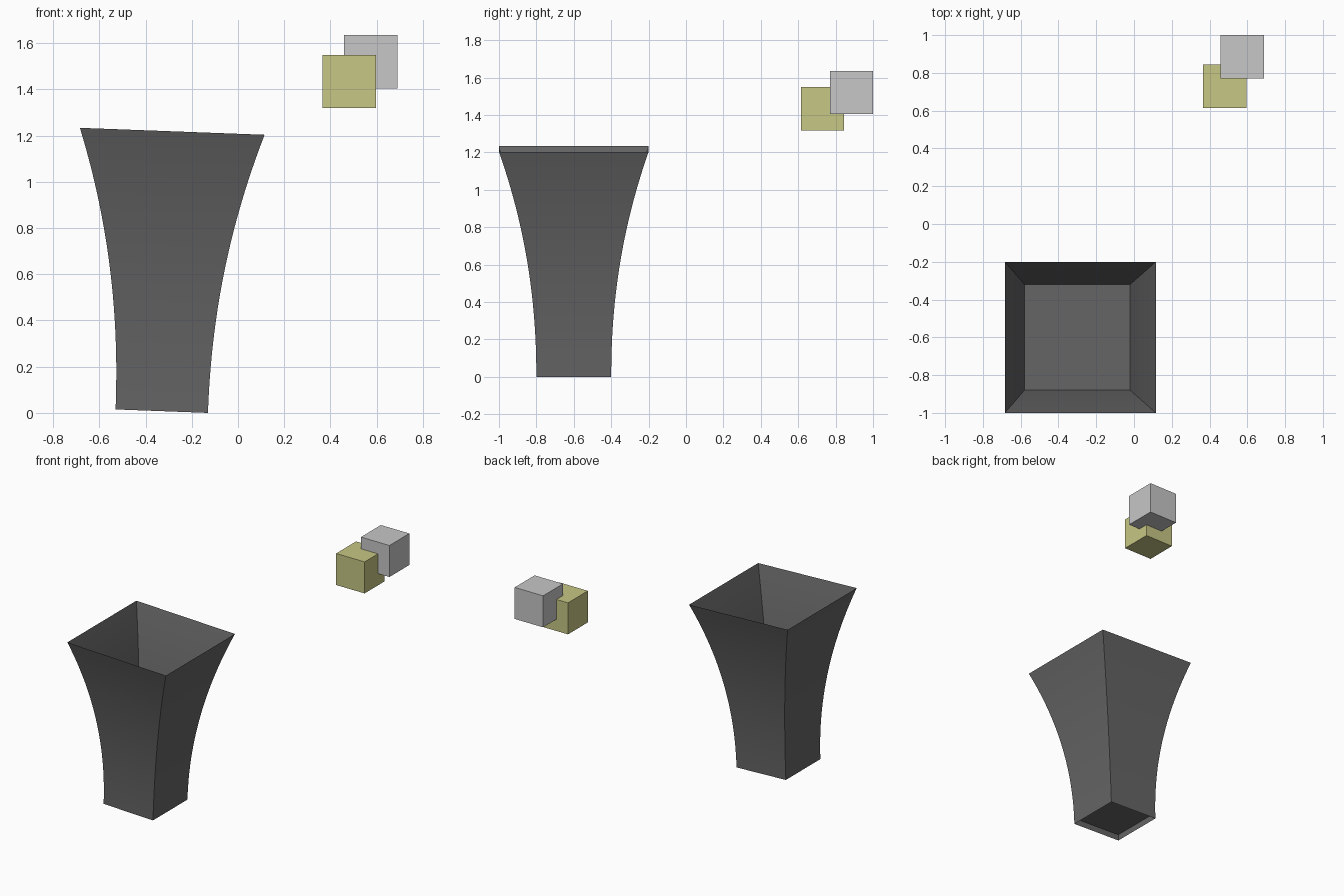
import bpy, bmesh, math
from mathutils import Matrix

default = bpy.data.objects.get("Cube")
if default:
    bpy.data.objects.remove(default, do_unlink=True)

HEIGHT = 1.212
STEPS = 24
# The planter leans slightly towards +x
LEAN = Matrix.Translation((-0.33, -0.6, 0.0075)) @ Matrix.Rotation(math.radians(2.15), 4, 'Y')


def material(name, r, g, b):
    m = bpy.data.materials.new(name)
    m.use_nodes = True
    m.diffuse_color = (r, g, b, 1)
    m.node_tree.nodes["Principled BSDF"].inputs["Base Color"].default_value = (r, g, b, 1)
    return m


def finish(name, bm, mat, matrix):
    mesh = bpy.data.meshes.new(name)
    bm.to_mesh(mesh)
    bm.free()
    mesh.materials.append(mat)
    obj = bpy.data.objects.new(name, mesh)
    obj.matrix_world = matrix
    bpy.context.collection.objects.link(obj)
    return obj


def half_width(z):
    return 0.2 + 0.2 * (z / HEIGHT) ** 2.1


def square_ring(bm, z):
    w = half_width(z)
    return [bm.verts.new((sx * w, sy * w, z)) for sx, sy in ((-1, -1), (1, -1), (1, 1), (-1, 1))]


charcoal = material("charcoal", 0.13, 0.13, 0.13)
olive = material("olive", 0.57, 0.57, 0.235)
light_grey = material("light grey", 0.57, 0.57, 0.57)

# Flared square walls, open at both ends
bm = bmesh.new()
rings = [square_ring(bm, HEIGHT * i / STEPS) for i in range(STEPS + 1)]
for low, high in zip(rings, rings[1:]):
    for i in range(4):
        j = (i + 1) % 4
        bm.faces.new((low[i], low[j], high[j], high[i]))
walls = finish("planter_walls", bm, charcoal, LEAN)
bpy.ops.object.select_all(action='DESELECT')
walls.select_set(True)
bpy.context.view_layer.objects.active = walls
bpy.ops.object.shade_smooth_by_angle(angle=math.radians(30))

# Inner floor and recessed base plate
for name, z, up in (("planter_floor", 0.78, True), ("planter_base", 0.045, False)):
    bm = bmesh.new()
    ring = square_ring(bm, z)
    bm.faces.new(ring if up else ring[::-1])
    finish(name, bm, charcoal, LEAN)

# Two overlapping floating cubes
for name, centre, mat in (("olive_cube", (0.481, 0.73, 1.434), olive),
                          ("grey_cube", (0.574, 0.885, 1.52), light_grey)):
    bm = bmesh.new()
    bmesh.ops.create_cube(bm, size=0.231)
    finish(name, bm, mat, Matrix.Translation(centre))
